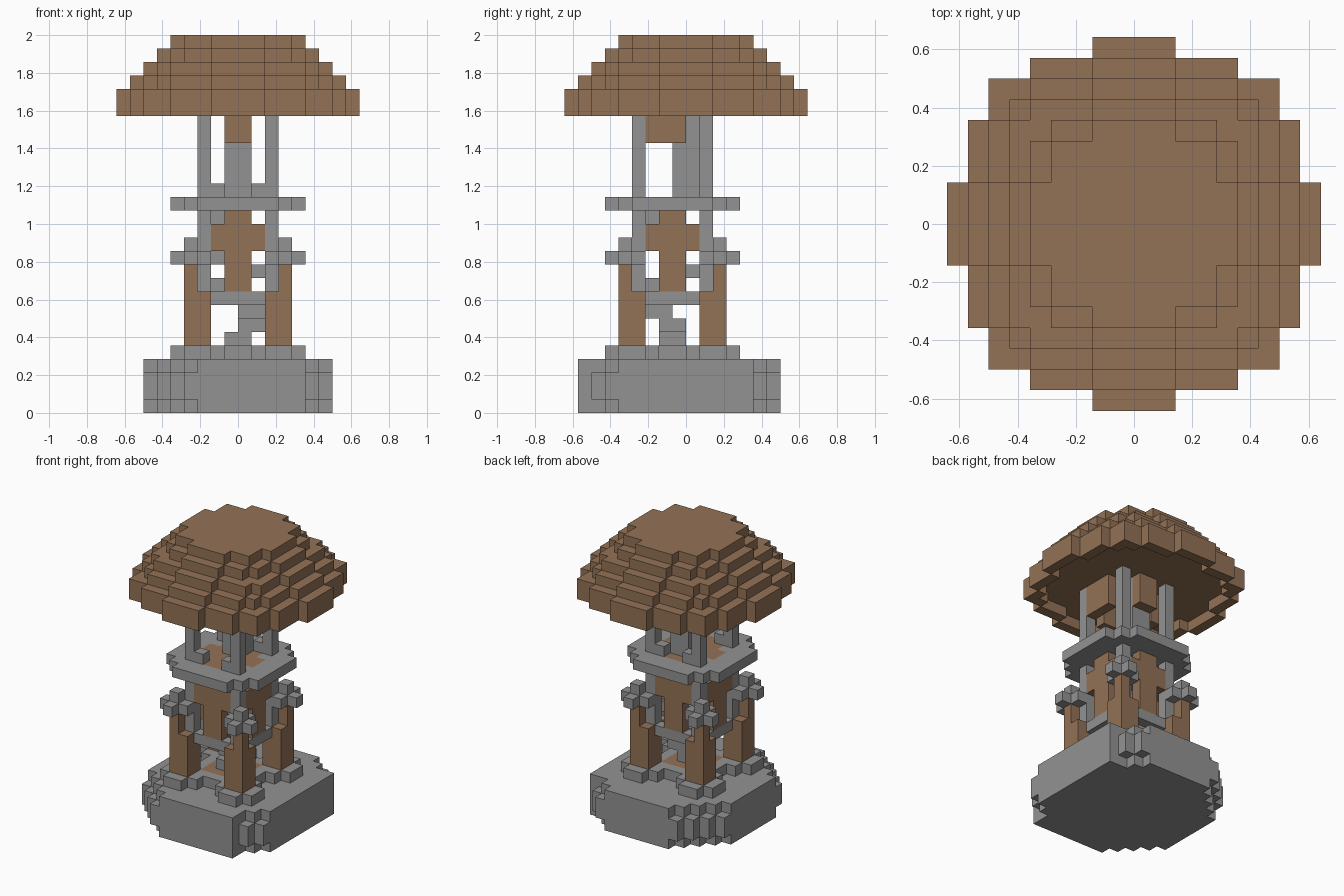
import bpy
import bmesh
from mathutils import Vector

if "Cube" in bpy.data.objects:
    bpy.data.objects.remove(bpy.data.objects["Cube"])

U = 1 / 14            # edge of one cube
cells = {}            # cube position -> part name
colour_of = {}        # part name -> material


def material(name, rgb):
    m = bpy.data.materials.new(name)
    m.diffuse_color = (*rgb, 1)
    m.use_nodes = True
    m.node_tree.nodes["Principled BSDF"].inputs["Base Color"].default_value = m.diffuse_color
    return m


STONE = material("grey_stone", (0.29, 0.29, 0.29))
WOOD = material("brown_wood", (0.295, 0.168, 0.092))


def box(part, mat, x0, x1, y0, y1, z0, z1):
    colour_of[part] = mat
    for x in range(x0, x1):
        for y in range(y0, y1):
            for z in range(z0, z1):
                cells[x, y, z] = part


def corners(part, mat, x0, x1, y0, y1, z0, z1):
    """Box mirrored to four corners about x = 0 and y = -1."""
    for xa, xb in ((x0, x1), (-x1, -x0)):
        for ya, yb in ((y0, y1), (-2 - y1, -2 - y0)):
            box(part, mat, xa, xb, ya, yb, z0, z1)


def sides(part, mat, half, z0, z1):
    """Wall panels of one half width between the four columns."""
    for y in (-4, 1):
        box(part, mat, -half, half, y, y + 1, z0, z1)
    for x in (-3, 2):
        box(part, mat, x, x + 1, -1 - half, -1 + half, z0, z1)


def base_layer(z0, z1, right, back_right, left):
    """Rectangle with stepped corners, each cut given as (x, y) cubes."""
    colour_of["base"] = STONE
    for x in range(-7, 7):
        for y in range(-8, 7):
            dx, dy = min(x + 7, 6 - x), min(y + 8, 6 - y)
            cut = left if x < 0 else (right if y < 0 else back_right)
            if dx / cut[0] + dy / cut[1] >= 0.999:
                for z in range(z0, z1):
                    cells[x, y, z] = "base"


# Stone base with a swollen middle
base_layer(0, 1, (2, 3), (3, 2), (4, 4))
base_layer(1, 3, (2, 2), (2, 2), (3, 3))
base_layer(3, 4, (2, 3), (3, 2), (4, 4))

# Lower floor and its stone border
sides("floor_border", STONE, 2, 4, 5)
box("lower_floor", WOOD, -2, 2, -3, 1, 4, 5)

# Pillar feet
corners("pillar_feet", STONE, 1, 5, 1, 3, 4, 5)
corners("pillar_feet", STONE, 2, 4, 0, 4, 4, 5)

# Wooden pillars and the stone columns rising behind them
corners("pillars", WOOD, 2, 4, 1, 3, 5, 9)
corners("pillars", WOOD, 3, 4, 2, 3, 9, 11)
corners("columns", STONE, 2, 3, 1, 2, 9, 23)

# Pillar capitals
corners("capitals", STONE, 2, 5, 2, 3, 11, 12)
corners("capitals", STONE, 3, 4, 1, 4, 11, 12)
corners("capitals", STONE, 3, 4, 2, 3, 12, 13)

# Winding steps
for x0, x1, y0, y1, z in ((-1, 1, -2, 0, 5), (0, 2, -2, 0, 6), (0, 2, -3, -1, 7),
                          (-2, -1, -3, -2, 9), (1, 2, 0, 1, 10),
                          (-2, -1, -2, 0, 11), (-2, -1, -3, -2, 14)):
    box("steps", STONE, x0, x1, y0, y1, z, z + 1)

# Middle ring and wall panels
sides("middle_ring", STONE, 2, 8, 9)
sides("wall_panels", WOOD, 1, 9, 15)
sides("wall_panels", WOOD, 2, 12, 14)

# Balcony with a wooden floor
box("balcony", STONE, -4, 4, -5, 3, 15, 16)
box("balcony", STONE, -5, 5, -4, 2, 15, 16)
box("balcony", STONE, -3, 3, -6, 4, 15, 16)
box("upper_floor", WOOD, -2, 2, -3, 1, 15, 16)
sides("upper_floor", WOOD, 1, 15, 16)

# Upper room: low walls, central post and lintels
corners("low_walls", STONE, 1, 2, 1, 2, 16, 17)
box("post", STONE, -1, 1, -1, 1, 16, 20)
box("post", STONE, -1, 1, 0, 1, 20, 23)
sides("lintels", WOOD, 1, 20, 23)
for side_x in (-3, 2):
    box("lintels", WOOD, side_x, side_x + 1, -3, -2, 20, 23)

# Stepped round roof: half width of every row, from the middle outwards
RIM = (9, 9, 8, 8, 8, 7, 7, 5, 2)
SECOND = (8, 8, 7, 7, 7, 6, 5, 2)
for z0, z1, rows in ((23, 24, RIM),
                     (24, 25, SECOND),
                     (25, 26, (7, 7, 6, 6, 6, 5, 2)),
                     (26, 27, (6, 6, 5, 5, 4, 2)),
                     (27, 28, (5, 5, 4, 4, 2))):
    for i, w in enumerate(rows):
        for y in (i, -1 - i):
            box("roof", WOOD, -w, w, y, y + 1, z0, z1)

# Hanging rim below the roof, one cube wide
for i, w in enumerate(RIM):
    inner = SECOND[i] if i < len(SECOND) else 0
    for y in (i, -1 - i):
        box("roof", WOOD, -w, -inner, y, y + 1, 22, 23)
        box("roof", WOOD, inner, w, y, y + 1, 22, 23)

# Outer faces of each part
for part, mat in colour_of.items():
    bm = bmesh.new()
    for c, name in cells.items():
        if name != part:
            continue
        for axis in range(3):
            for sign in (-1, 1):
                n = [0, 0, 0]
                n[axis] = sign
                if (c[0] + n[0], c[1] + n[1], c[2] + n[2]) in cells:
                    continue
                a, b = Vector((0, 0, 0)), Vector((0, 0, 0))
                a[(axis + 1) % 3] = 0.5
                b[(axis + 2) % 3] = 0.5 * sign
                m = Vector(c) + Vector((0.5, 0.5, 0.5)) + Vector(n) * 0.5
                bm.faces.new([bm.verts.new((m + s * a + t * b) * U)
                              for s, t in ((-1, -1), (1, -1), (1, 1), (-1, 1))])
    bmesh.ops.remove_doubles(bm, verts=bm.verts, dist=0.001)
    me = bpy.data.meshes.new(part)
    bm.to_mesh(me)
    bm.free()
    me.materials.append(mat)
    bpy.context.collection.objects.link(bpy.data.objects.new(part, me))
